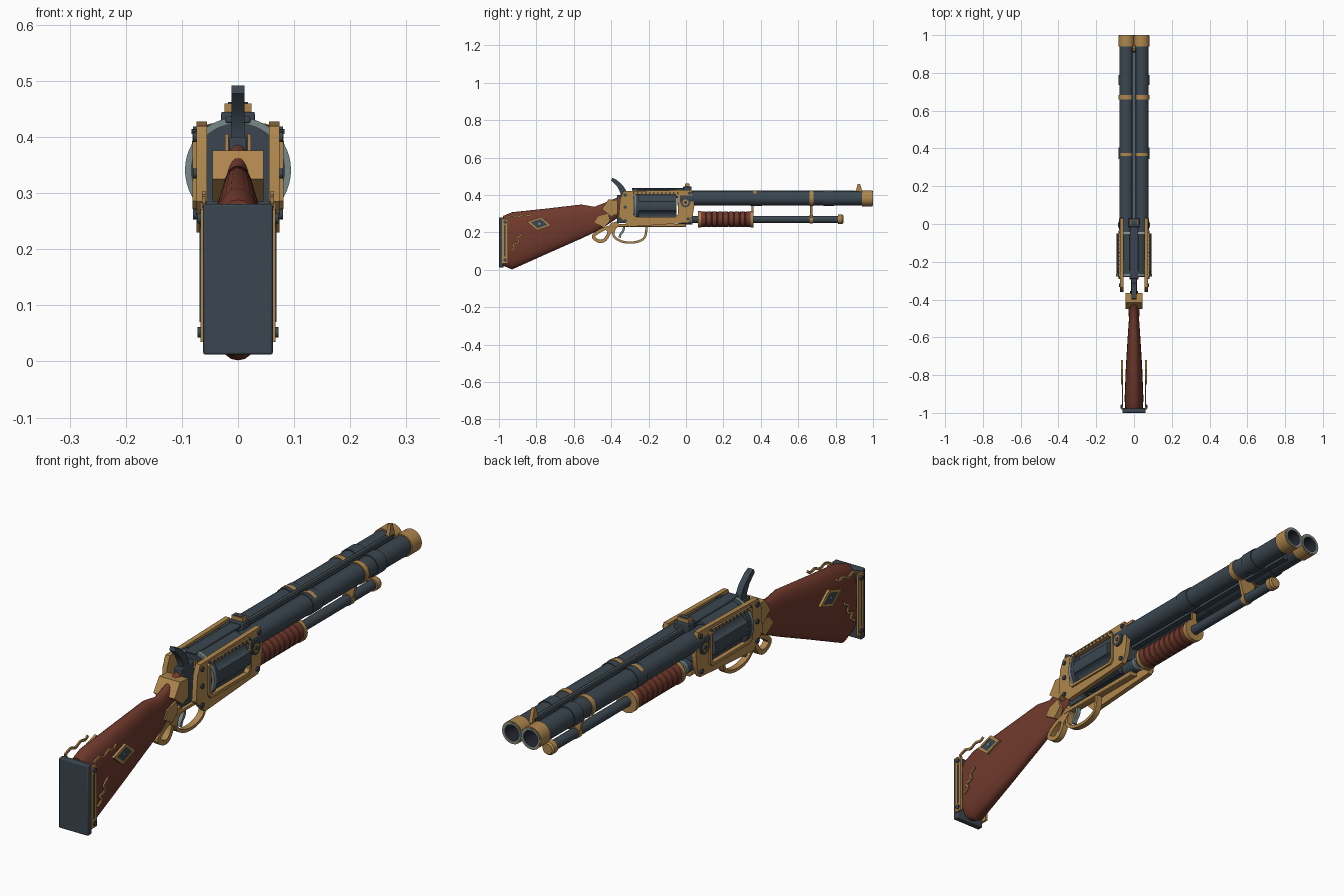
import bpy, bmesh, math
from mathutils import Vector

if "Cube" in bpy.data.objects:
    bpy.data.objects.remove(bpy.data.objects["Cube"])

def mat(name, c):
    m = bpy.data.materials.new(name)
    m.diffuse_color = (*c, 1)
    m.use_nodes = True
    m.node_tree.nodes["Principled BSDF"].inputs["Base Color"].default_value = m.diffuse_color
    return m

STEEL = mat("dark_steel", (0.043, 0.062, 0.08))
BRASS = mat("brass", (0.43, 0.24, 0.075))
WOOD = mat("red_wood", (0.165, 0.042, 0.026))
PALE = mat("pale_steel", (0.19, 0.25, 0.25))
DARK = mat("black_steel", (0.018, 0.022, 0.03))

def finish(bm, name, m, angle=35):
    bmesh.ops.remove_doubles(bm, verts=bm.verts, dist=1e-5)
    bmesh.ops.recalc_face_normals(bm, faces=bm.faces)
    me = bpy.data.meshes.new(name)
    bm.to_mesh(me)
    bm.free()
    me.materials.append(m)
    me.polygons.foreach_set("use_smooth", [True] * len(me.polygons))
    me.set_sharp_from_angle(angle=math.radians(angle))
    ob = bpy.data.objects.new(name, me)
    bpy.context.collection.objects.link(ob)
    return ob

def loft(name, rings, m, caps=True, closed=False, angle=35):
    """Skin a list of equal-length point rings."""
    bm = bmesh.new()
    vs = [[bm.verts.new(p) for p in r] for r in rings]
    n = len(rings[0])
    for i in range(len(vs) if closed else len(vs) - 1):
        a, b = vs[i], vs[(i + 1) % len(vs)]
        for j in range(n):
            bm.faces.new((a[j], a[(j + 1) % n], b[(j + 1) % n], b[j]))
    if caps and not closed:
        bm.faces.new(vs[0])
        bm.faces.new(vs[-1])
    return finish(bm, name, m, angle)

def lathe(name, prof, m, x=0, z=0, seg=32, closed=False):
    """Turn (y, radius) points about an axis along y."""
    rings = [[(x + r * math.cos(2 * math.pi * k / seg), y, z + r * math.sin(2 * math.pi * k / seg))
              for k in range(seg)] for y, r in prof]
    return loft(name, rings, m, False, closed)

def rod(name, y0, y1, r, m, x=0, z=0, seg=32):
    return lathe(name, [(y0, 0), (y0, r), (y1, r), (y1, 0)], m, x, z, seg)

def ring(name, y0, y1, r0, r1, m, x=0, z=0, seg=32):
    return lathe(name, [(y0, r0), (y0, r1), (y1, r1), (y1, r0)], m, x, z, seg, True)

def plate(name, prof, x0, x1, m):
    """Extrude a (y, z) outline across x."""
    return loft(name, [[(x, y, z) for y, z in prof] for x in (x0, x1)], m)

def box(name, x0, x1, y0, y1, z0, z1, m, bevel=0):
    ob = plate(name, [(y0, z0), (y1, z0), (y1, z1), (y0, z1)], x0, x1, m)
    if bevel:
        b = ob.modifiers.new("bevel", 'BEVEL')
        b.width, b.segments = bevel, 2
    return ob

def frame(name, outer, inner, x0, x1, m):
    """Plate with a window; both outlines have the same point count."""
    return loft(name, [[(x, y, z) for y, z in o]
                       for o, x in ((outer, x0), (outer, x1), (inner, x1), (inner, x0))], m, closed=True)

def stud(name, s, x0, x1, y, z, r, m, seg=16):
    pts = [(y + r * math.cos(2 * math.pi * k / seg), z + r * math.sin(2 * math.pi * k / seg)) for k in range(seg)]
    return plate(name, pts, s * x0, s * x1, m)

def band(name, pts, t, w, m, x=0, closed=False):
    """Flat strap following a smoothed (y, z) path."""
    P = [Vector(p) for p in pts]
    n, path = len(P), []
    for i in range(n if closed else n - 1):
        get = (lambda k: P[k % n]) if closed else (lambda k: P[max(0, min(n - 1, k))])
        a, b, c, d = get(i - 1), get(i), get(i + 1), get(i + 2)
        for k in range(5):
            u = k / 5
            path.append(0.5 * (2 * b + (c - a) * u + (2 * a - 5 * b + 4 * c - d) * u * u
                               + (3 * b - a - 3 * c + d) * u ** 3))
    if not closed:
        path.append(P[-1])
    rings, q = [], len(path)
    for i, p in enumerate(path):
        d = (path[(i + 1) % q] - path[i - 1]) if closed else (path[min(i + 1, q - 1)] - path[max(i - 1, 0)])
        d.normalize()
        o = Vector((-d.y, d.x)) * t
        rings.append([(x + sx * w, p.x + so * o.x, p.y + so * o.y)
                      for sx, so in ((-1, -1), (1, -1), (1, 1), (-1, 1))])
    return loft(name, rings, m, closed=closed)

# twin barrels with dark bores, muzzle sleeves and bands
BZ = 0.382
for side, s in (("right", 1), ("left", -1)):
    x = 0.04 * s
    lathe("barrel_" + side, [(-.045, 0), (-.045, .038), (.996, .038), (.996, .033), (.84, .033), (.84, 0)], STEEL, x, BZ)
    ring("muzzle_rim_" + side, .992, 1, .0305, .039, PALE, x, BZ)
    lathe("bore_" + side, [(.85, 0), (.85, .032), (.998, .032), (.998, .0303), (.86, .0303), (.86, 0)], DARK, x, BZ)
    ring("muzzle_sleeve_" + side, .94, .998, .036, .043, BRASS, x, BZ)
    for y0, y1, r, m in ((.345, .405, .041, STEEL), (.66, .682, .0415, BRASS), (.735, .79, .042, STEEL)):
        ring("barrel_band", y0, y1, .036, r, m, x, BZ)
    # brass inlay over the crown of the rear band
    arc = [math.radians(a) for a in range(40, 141, 10)]
    loft("band_inlay", [[(x + r * math.cos(a), y, BZ + r * math.sin(a))
                         for r, y in ((.039, .36), (.0425, .36), (.0425, .377), (.039, .377))] for a in arc], BRASS)

# barrel ribs and sights
box("top_rib", -.011, .011, -.28, .93, .385, .421, STEEL)
box("rib_line", -.003, .003, .03, .905, .42, .425, PALE)
box("bottom_rib", -.012, .012, 0, .9, .345, .38, STEEL)
plate("front_sight", [(.905, .41), (.945, .41), (.937, .44), (.93, .46), (.918, .46)], -.007, .007, BRASS)
box("rear_sight_base", -.03, .03, -.015, .03, .41, .445, STEEL, .003)
box("rear_sight_block", -.024, .024, -.006, .02, .44, .46, BRASS)
box("rear_sight_notch", -.018, .018, -.003, .017, .455, .462, STEEL)

# under-barrel tube, hangers and ribbed grip
TZ = .27
rod("magazine_tube", -.05, .83, .019, STEEL, 0, TZ)
rod("tube_socket", -.04, .035, .027, STEEL, 0, TZ)
ring("tube_socket_rim", .025, .036, .022, .028, PALE, 0, TZ)
lathe("tube_cap", [(.812, 0), (.812, .025), (.835, .025), (.842, .02), (.842, 0)], BRASS, 0, TZ)
prof = [(.075, 0)]
for i in range(9):
    y = .078 + i * .0299
    prof += [(y, .0385), (y + .003, .041), (y + .0265, .041), (y + .0295, .0385)]
lathe("grip", prof + [(.348, 0)], WOOD, 0, TZ)
for y in (.063, .345):
    rod("grip_collar", y, y + .016, .044, BRASS, 0, TZ)
box("rear_hanger", -.01, .01, .35, .361, TZ, BZ - .02, BRASS)
loft("front_hanger", [[(-.018, y, TZ), (.018, y, TZ), (.04, y, .352), (-.04, y, .352)] for y in (.664, .677)], BRASS)
rod("hanger_ring", .66, .68, .022, BRASS, 0, TZ)

# fluted revolving cylinder with pale rim
CZ = .341
sect = []
for k in range(96):
    a = 2 * math.pi * k / 96
    r = .092 - .014 * max(0, -math.cos(6 * a)) ** .5
    sect.append((r * math.cos(a), CZ + r * math.sin(a)))
loft("cylinder", [[(x, y, z) for x, z in sect] for y in (-.25, -.05)], STEEL)
rod("cylinder_collar", -.276, -.25, .093, STEEL, 0, CZ, 48)
ring("cylinder_rim", -.2785, -.266, .083, .0945, PALE, 0, CZ, 48)
rod("cylinder_back", -.2795, -.27, .084, STEEL, 0, CZ, 48)

# receiver core
box("front_block", -.055, .055, -.042, .0, .29, .4, STEEL, .004)
box("top_strap", -.022, .022, -.29, 0, .425, .4365, STEEL, .003)
box("rear_block", -.015, .015, -.37, -.278, .25, .4, STEEL, .003)
box("bottom_strap", -.016, .016, -.4, .0, .23, .246, BRASS, .003)

# side plates with window, trim, beads and studs
outer = [(-.305, .23), (.018, .252), (.036, .288), (.045, .345), (.03, .428), (-.335, .42), (-.352, .38), (-.36, .285)]
inner = [(-.268, .283), (-.056, .283), (-.044, .295), (-.044, .39), (-.056, .402), (-.268, .402), (-.281, .39), (-.281, .295)]
grow = lambda k: [(-.1625 + (y + .1625) * k, .342 + (z - .342) * (k + .1)) for y, z in inner]
for s in (-1, 1):
    frame("side_plate", outer, inner, s * .055, s * .074, BRASS)
    frame("window_trim", grow(1.09), inner, s * .072, s * .081, BRASS)
    for i in range(12):
        stud("trim_bead", s, .07, .083, -.28 + i * .0215, .4095, .0045, STEEL, 8)
    for y, z in ((-.325, .4), (-.325, .262), (.012, .272), (.02, .41), (-.325, .335)):
        stud("plate_stud", s, .07, .08, y, z, .009, STEEL, 12)
    stud("pivot_disc", s, .07, .08, -.003, .36, .026, STEEL, 20)
    stud("pivot_ring", s, .07, .083, -.003, .36, .017, BRASS, 20)
    stud("pivot_screw", s, .07, .085, -.003, .36, .009, STEEL, 12)
    box("rear_pin", s * .017, s * .023, -.295, -.275, .375, .405, BRASS)

# hammer, trigger and guards
plate("hammer", [(-.395, .492), (-.372, .482), (-.338, .452), (-.318, .42), (-.30, .34), (-.352, .34),
                 (-.35, .41), (-.368, .447), (-.40, .478)], -.012, .012, STEEL)
band("trigger", [(-.33, .24), (-.335, .21), (-.35, .19), (-.355, .172)], .006, .008, PALE)
band("trigger_guard", [(-.375, .235), (-.388, .185), (-.345, .152), (-.275, .147), (-.222, .172), (-.21, .235)],
     .006, .012, BRASS)
band("lever_loop", [(-.415, .225), (-.465, .205), (-.495, .178), (-.47, .155), (-.438, .157), (-.415, .19)],
     .009, .012, BRASS, closed=True)
plate("lever_arm", [(-.43, .215), (-.405, .19), (-.36, .235), (-.36, .262), (-.40, .25)], -.014, .014, BRASS)

# shaped stock: y, bottom, top, half width
rings = []
for y, b, t, w in ((-.978, .022, .288, .046), (-.93, .002, .308, .05), (-.75, .083, .327, .043),
                   (-.56, .167, .349, .031), (-.49, .2, .337, .026), (-.43, .235, .36, .023), (-.355, .285, .392, .02)):
    sec = []
    for k in range(32):
        a = 2 * math.pi * k / 32
        c, s = math.cos(a), math.sin(a)
        sec.append((w * math.copysign(abs(c) ** .85, c), y, (b + t) / 2 + (t - b) / 2 * math.copysign(abs(s) ** .85, s)))
    rings.append(sec)
loft("stock", rings, WOOD, angle=50)

# wrist collar and tang
plate("wrist_collar", [(-.45, .325), (-.40, .285), (-.365, .30), (-.365, .372), (-.415, .376)], -.045, .045, BRASS)
plate("tang", [(-.49, .255), (-.44, .225), (-.405, .26), (-.415, .3), (-.47, .285)], -.03, .03, BRASS)

# butt plate and slim ornaments beside the stock
box("butt_plate", -.062, .062, -1, -.975, .012, .281, STEEL, .004)
for s in (-1, 1):
    box("butt_strip", s * .058, s * .067, -.985, -.953, .035, .272, BRASS)
    box("butt_strip_inlay", s * .06, s * .0685, -.972, -.966, .07, .24, STEEL)
    for z in (.052, .255):
        stud("butt_stud", s, .06, .072, -.967, z, .009, STEEL, 12)
    dia = lambda a, b: [(-.785 - a, .247 + a * .15), (-.785 - b * .3, .247 - b),
                        (-.785 + a, .247 - a * .15), (-.785 + b * .3, .247 + b)]
    frame("lozenge_rim", dia(.066, .036), dia(.045, .025), s * .058, s * .068, BRASS)
    plate("lozenge_panel", dia(.047, .026), s * .058, s * .066, STEEL)
    stud("lozenge_gem", s, .06, .069, -.785, .247, .007, PALE, 12)
    band("upper_scroll", [(-.965, .278), (-.93, .29), (-.90, .282), (-.87, .294), (-.84, .29), (-.825, .3)],
         .0045, .003, BRASS, x=s * .061)
    band("lower_scroll", [(-.94, .1), (-.915, .118), (-.925, .136), (-.895, .147), (-.90, .17), (-.875, .19)],
         .0045, .003, BRASS, x=s * .061)
